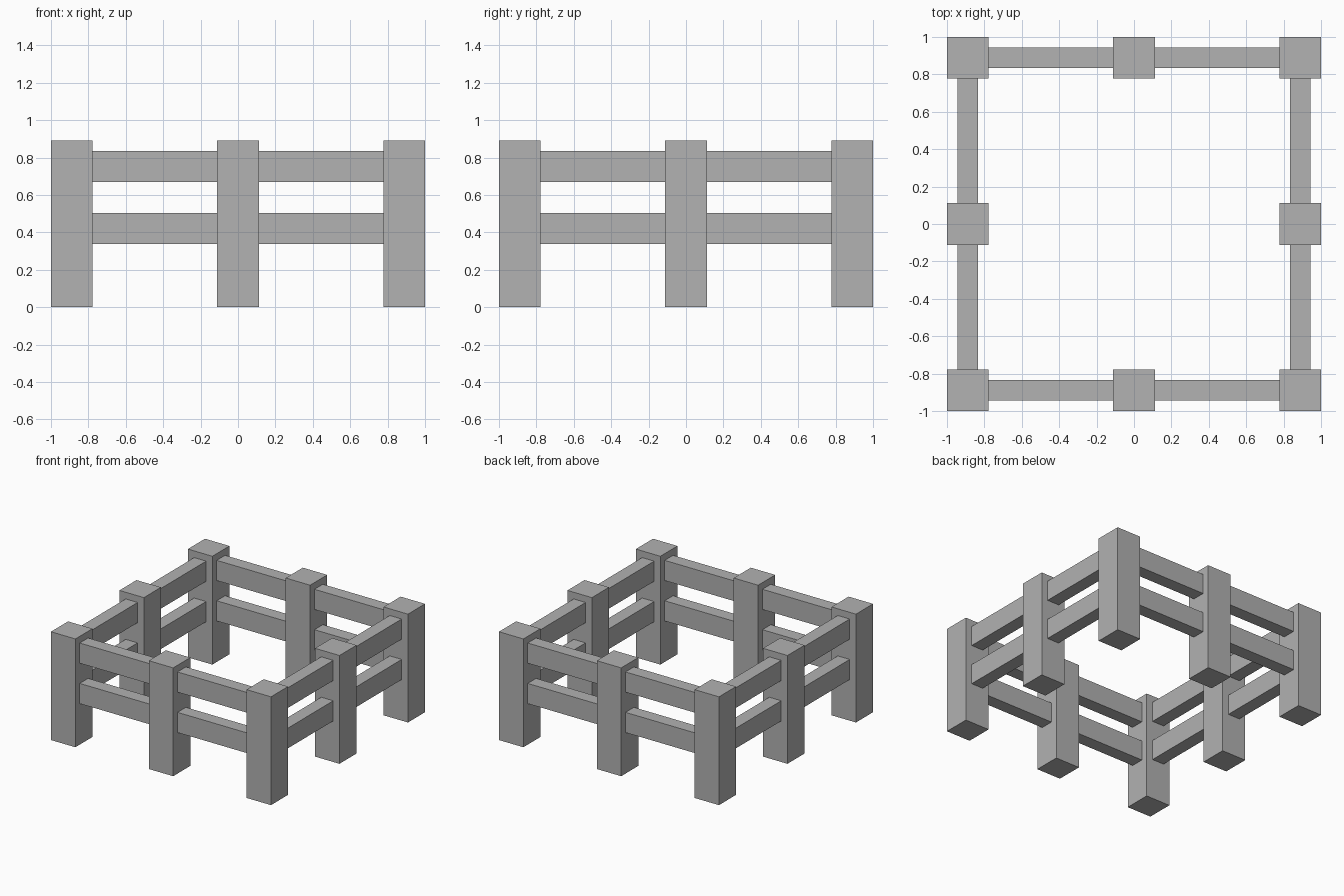
import bpy

# Remove the default cube only
if "Cube" in bpy.data.objects:
    bpy.data.objects.remove(bpy.data.objects["Cube"], do_unlink=True)

GREY = (0.445, 0.445, 0.445, 1)
mat = bpy.data.materials.new("plain grey")
mat.use_nodes = True
mat.diffuse_color = GREY
mat.node_tree.nodes["Principled BSDF"].inputs["Base Color"].default_value = GREY

POST = 0.222       # post width
HEIGHT = 0.89      # post height
RING = 1 - POST / 2  # distance of the post centres from the middle
RAIL_T = 0.109     # rail thickness
RAIL_H = 0.166     # rail height


def box(name, centre, size):
    bpy.ops.mesh.primitive_cube_add(size=1, location=centre)
    ob = bpy.context.object
    ob.name = name
    ob.scale = size
    bpy.ops.object.transform_apply(location=False, rotation=False, scale=True)
    ob.data.materials.append(mat)


# Posts at the corners and the middle of each side
for ix, column in ((-1, "right"), (0, "middle"), (1, "left")):
    for iy, row in ((-1, "front"), (0, "middle"), (1, "back")):
        if ix or iy:
            box(f"post_{row}_{column}", (ix * RING, iy * RING, HEIGHT / 2),
                (POST, POST, HEIGHT))

# Two levels of rails, each spanning the gap between neighbouring posts
span = RING - POST
for level, z in (("lower", 0.42), ("upper", 0.752)):
    for side in (-1, 1):
        for half in (-1, 1):
            mid = half * RING / 2
            lr = "left" if half > 0 else "right"
            fb = "back" if side > 0 else "front"
            box(f"{level}_rail_{fb}_{lr}", (mid, side * RING, z),
                (span, RAIL_T, RAIL_H))
            lr = "left" if side > 0 else "right"
            fb = "back" if half > 0 else "front"
            box(f"{level}_rail_{lr}_{fb}", (side * RING, mid, z),
                (RAIL_T, span, RAIL_H))
